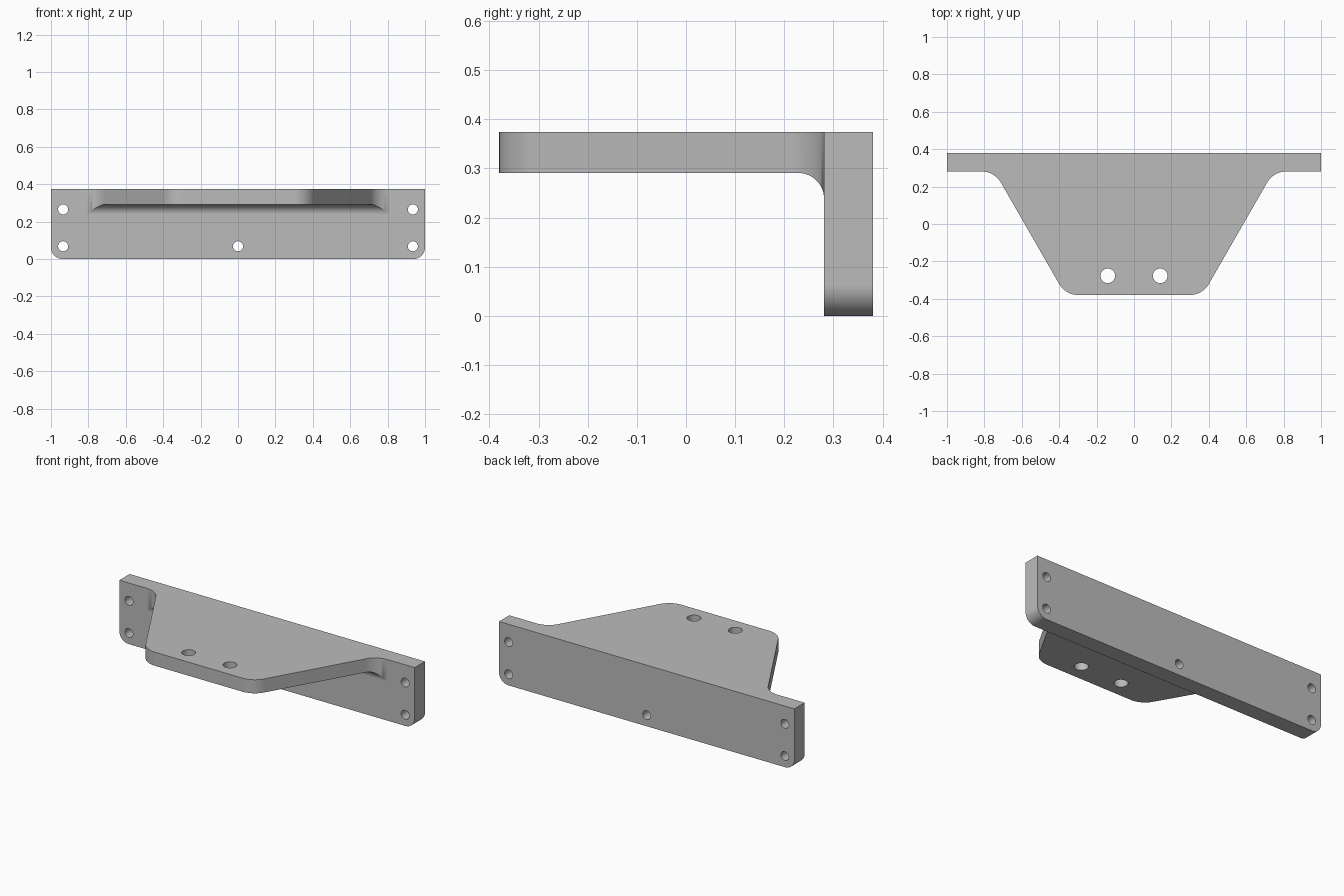
import bpy, bmesh, math
from mathutils import Vector

cube = bpy.data.objects.get("Cube")
if cube:
    bpy.data.objects.remove(cube, do_unlink=True)

DEPTH, HEIGHT = 0.38, 0.374      # half depth, full height
PLATE_Y, SHELF_Z = 0.281, 0.291  # front of the plate, underside of the shelf

grey = bpy.data.materials.new("plain grey")
grey.use_nodes = True
colour = (0.5, 0.5, 0.5, 1)
grey.diffuse_color = colour
grey.node_tree.nodes["Principled BSDF"].inputs["Base Color"].default_value = colour


def rounded(corners, steps=12):
    """Outline from (u, v, radius) corners, with tangent arcs."""
    points = []
    for i, (u, v, radius) in enumerate(corners):
        p = Vector((u, v))
        if not radius:
            points.append(p)
            continue
        a = (Vector(corners[i - 1][:2]) - p).normalized()
        b = (Vector(corners[(i + 1) % len(corners)][:2]) - p).normalized()
        half = a.angle(b) / 2
        centre = p + (a + b).normalized() * radius / math.sin(half)
        start = p + a * radius / math.tan(half) - centre
        end = p + b * radius / math.tan(half) - centre
        sweep = math.pi - 2 * half
        for k in range(steps + 1):
            t = k / steps
            points.append(centre + (start * math.sin((1 - t) * sweep)
                                    + end * math.sin(t * sweep)) / math.sin(sweep))
    return points


def prism(name, outline, axis, low, high):
    """Extrude an outline along an axis (0 = x, 1 = y, 2 = z)."""
    bm = bmesh.new()

    def vert(p, w):
        co = [p.x, p.y]
        co.insert(axis, w)
        return bm.verts.new(co)

    ends = [[vert(p, w) for p in outline] for w in (low, high)]
    bm.faces.new(ends[0])
    bm.faces.new(ends[1][::-1])
    n = len(outline)
    for i in range(n):
        j = (i + 1) % n
        bm.faces.new((ends[0][i], ends[0][j], ends[1][j], ends[1][i]))
    bmesh.ops.recalc_face_normals(bm, faces=bm.faces)
    mesh = bpy.data.meshes.new(name)
    bm.to_mesh(mesh)
    bm.free()
    mesh.materials.append(grey)
    obj = bpy.data.objects.new(name, mesh)
    bpy.context.collection.objects.link(obj)
    return obj


def combine(target, tool, operation):
    """Apply a boolean and remove its tool."""
    mod = target.modifiers.new("cut", "BOOLEAN")
    mod.object, mod.operation, mod.solver = tool, operation, "EXACT"
    graph = bpy.context.evaluated_depsgraph_get()
    target_mesh = bpy.data.meshes.new_from_object(target.evaluated_get(graph))
    target.modifiers.clear()
    target.data = target_mesh
    bpy.data.objects.remove(tool, do_unlink=True)


def hole(axis, u, v, radius, low, high, sides=32):
    ring = [Vector((u + radius * math.cos(k * math.tau / sides),
                    v + radius * math.sin(k * math.tau / sides))) for k in range(sides)]
    combine(bracket, prism("hole_cutter", ring, axis, low, high), "DIFFERENCE")


# Plan: wide back plate with a tapered shelf, mirrored in x
half_plan = [(0.366, -DEPTH, 0.12), (0.746, PLATE_Y, 0.12), (1.1, PLATE_Y, 0), (1.1, 0.5, 0)]
plan = half_plan + [(-x, y, r) for x, y, r in reversed(half_plan)]
bracket = prism("mounting_bracket", rounded(plan), 2, -0.2, 0.6)

# Side profile: an angle with a filleted inner corner
side = [(-0.6, SHELF_Z, 0), (PLATE_Y, SHELF_Z, 0.053), (PLATE_Y, -0.1, 0),
        (DEPTH, -0.1, 0), (DEPTH, HEIGHT, 0), (-0.6, HEIGHT, 0)]
combine(bracket, prism("side_profile", rounded(side), 0, -1.3, 1.3), "INTERSECT")

# Front profile: rounded lower corners
front = [(-1, 0, 0.063), (1, 0, 0.063), (1, 0.5, 0), (-1, 0.5, 0)]
combine(bracket, prism("front_profile", rounded(front), 1, -0.7, 0.7), "INTERSECT")

# Bolt holes through the plate and the shelf
for x, z in [(0, 0.068)] + [(s * 0.935, z) for s in (-1, 1) for z in (0.068, 0.265)]:
    hole(1, x, z, 0.027, 0.2, 0.5)
for s in (-1, 1):
    hole(2, s * 0.14, -0.277, 0.039, 0.2, 0.5)

# Smooth curves, crisp edges, level flats
bpy.ops.object.select_all(action="DESELECT")
bracket.select_set(True)
bpy.context.view_layer.objects.active = bracket
bpy.ops.object.shade_smooth_by_angle(angle=math.radians(30))
weighted = bracket.modifiers.new("level_flats", "WEIGHTED_NORMAL")
weighted.keep_sharp = True
